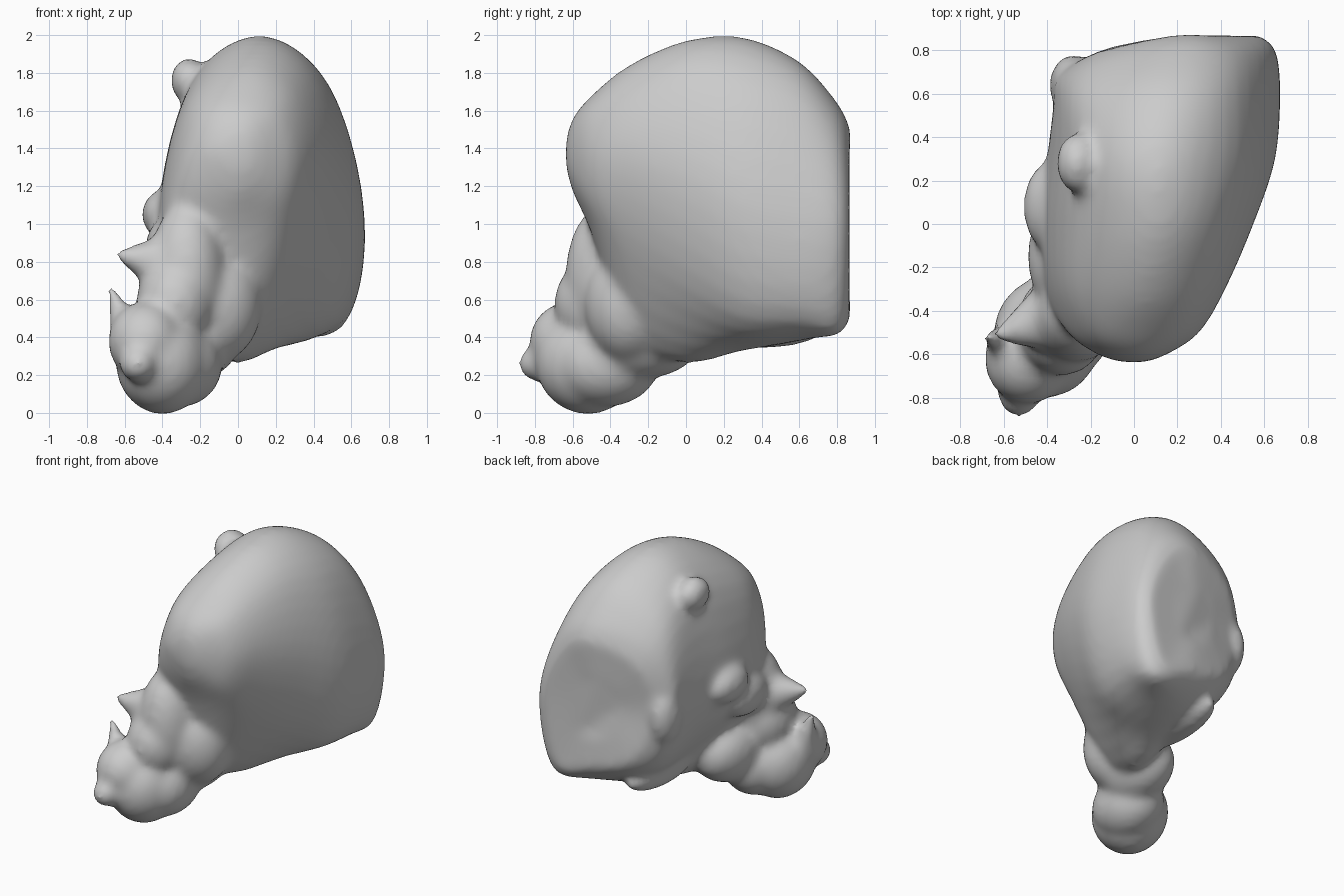
import bpy, bmesh
from mathutils import Vector, Matrix

if "Cube" in bpy.data.objects:
    bpy.data.objects.remove(bpy.data.objects["Cube"])

# Cross-sections of the main mass along y: 8 (x, z) points, clockwise from top
SECTIONS = {
    -.6: [(.02, 1.56), (.11, 1.51), (.15, 1.38), (.12, 1.24), (0, 1.17), (-.12, 1.24), (-.17, 1.38), (-.1, 1.51)],
    -.5: [(.02, 1.68), (.22, 1.6), (.3, 1.35), (.22, 1.08), (-.05, .95), (-.27, 1.08), (-.3, 1.3), (-.19, 1.59)],
    -.3: [(.04, 1.84), (.31, 1.71), (.42, 1.33), (.29, .85), (-.05, .4), (-.36, .72), (-.4, 1.1), (-.27, 1.63)],
    0: [(.08, 1.97), (.4, 1.79), (.55, 1.25), (.41, .66), (0, .26), (-.26, .6), (-.42, 1.02), (-.27, 1.7)],
    .3: [(.12, 1.99), (.48, 1.74), (.65, 1.1), (.51, .5), (.05, .33), (-.22, .57), (-.4, 1.05), (-.24, 1.75)],
    .6: [(.14, 1.86), (.48, 1.66), (.67, 1.03), (.56, .48), (.1, .39), (-.25, .6), (-.37, 1.12), (-.25, 1.64)],
    .8: [(.16, 1.64), (.46, 1.5), (.65, 1.0), (.54, .45), (.2, .47), (-.2, .62), (-.37, 1.05), (-.22, 1.5)],
    .868: [(.18, 1.5), (.4, 1.38), (.57, 1.0), (.47, .53), (.2, .56), (-.12, .68), (-.26, 1.05), (-.15, 1.38)],
}


def catmull(a, b, c, d, t):
    return .5 * (2 * b + (c - a) * t + (2 * a - 5 * b + 4 * c - d) * t * t
                 + (3 * b - a - 3 * c + d) * t ** 3)


def smooth_ring(y, pts, steps=5):
    # the back slants forward towards the left
    slant = .45 * max(0, y - .5) / .36
    p = [Vector((x, y - slant * max(0, .0 - x), z)) for x, z in pts]
    n = len(p)
    return [catmull(p[i - 1], p[i], p[(i + 1) % n], p[(i + 2) % n], k / steps)
            for i in range(n) for k in range(steps)]


def shrunk(ring, scale, dy):
    c = sum(ring, Vector()) / len(ring)
    return [c + (v - c) * scale + Vector((0, dy, 0)) for v in ring]


def blob(bm, loc, radii):
    m = Matrix.Translation(loc) @ Matrix.Diagonal((*radii, 1))
    bmesh.ops.create_icosphere(bm, subdivisions=3, radius=1, matrix=m)


def spike(bm, base, tip, r1, r2=.02):
    base, tip = Vector(base), Vector(tip)
    d = tip - base
    m = Matrix.Translation((base + tip) / 2) @ d.to_track_quat('Z', 'Y').to_matrix().to_4x4()
    bmesh.ops.create_cone(bm, cap_ends=True, segments=12, radius1=r1, radius2=r2,
                          depth=d.length, matrix=m)


bm = bmesh.new()

# Main rounded mass, lofted from rounded front to flat back
rings = [smooth_ring(y, pts) for y, pts in SECTIONS.items()]
rings.insert(0, shrunk(rings[0], .35, -.036))
last = len(rings) - 1
loft = []
for i in range(last):
    for k in range(4):
        loft.append([catmull(*q, k / 4) for q in zip(
            rings[max(i - 1, 0)], rings[i], rings[i + 1], rings[min(i + 2, last)])])
loft += [rings[-1], shrunk(rings[-1], .5, .002)]
loops = [[bm.verts.new(v) for v in r] for r in loft]
n = len(loops[0])
for a, b in zip(loops, loops[1:]):
    for i in range(n):
        bm.faces.new((a[i], a[(i + 1) % n], b[(i + 1) % n], b[i]))
bm.faces.new(loops[0][::-1])
bm.faces.new(loops[-1])
bmesh.ops.recalc_face_normals(bm, faces=bm.faces)

# Lower front lump and its tip
blob(bm, (-.4, -.52, .27), (.25, .28, .28))
blob(bm, (-.3, -.42, .26), (.22, .28, .23))
blob(bm, (-.49, -.62, .38), (.2, .21, .21))
blob(bm, (-.53, -.77, .26), (.1, .12, .1))
# Bridge up to the main mass, cheek and neck
blob(bm, (-.27, -.41, .72), (.21, .23, .4))
blob(bm, (-.33, -.46, .58), (.21, .24, .25))
blob(bm, (-.12, -.3, .58), (.25, .24, .32))
blob(bm, (-.2, -.22, .42), (.22, .32, .24))
# Low ridge under the left side
blob(bm, (-.06, .38, .46), (.13, .38, .12))

# Spurs and knobs on the left side
spike(bm, (-.58, -.55, .42), (-.68, -.52, .67), .1)
spike(bm, (-.34, -.42, .78), (-.65, -.52, .84), .2)
blob(bm, (-.4, .08, 1.05), (.11, .2, .13))
blob(bm, (-.38, -.15, .88), (.11, .22, .15))
blob(bm, (-.26, .28, 1.76), (.1, .14, .12))
blob(bm, (-.28, .64, 1.0), (.11, .14, .22))

mesh = bpy.data.meshes.new("rounded_body")
bm.to_mesh(mesh)
bm.free()
body = bpy.data.objects.new("rounded_body", mesh)
bpy.context.collection.objects.link(body)

# Fuse everything into one smooth skin
remesh = body.modifiers.new("fuse", 'REMESH')
remesh.mode = 'VOXEL'
remesh.voxel_size = .024
remesh.use_smooth_shade = True
soften = body.modifiers.new("soften", 'SMOOTH')
soften.factor = .5
soften.iterations = 16
